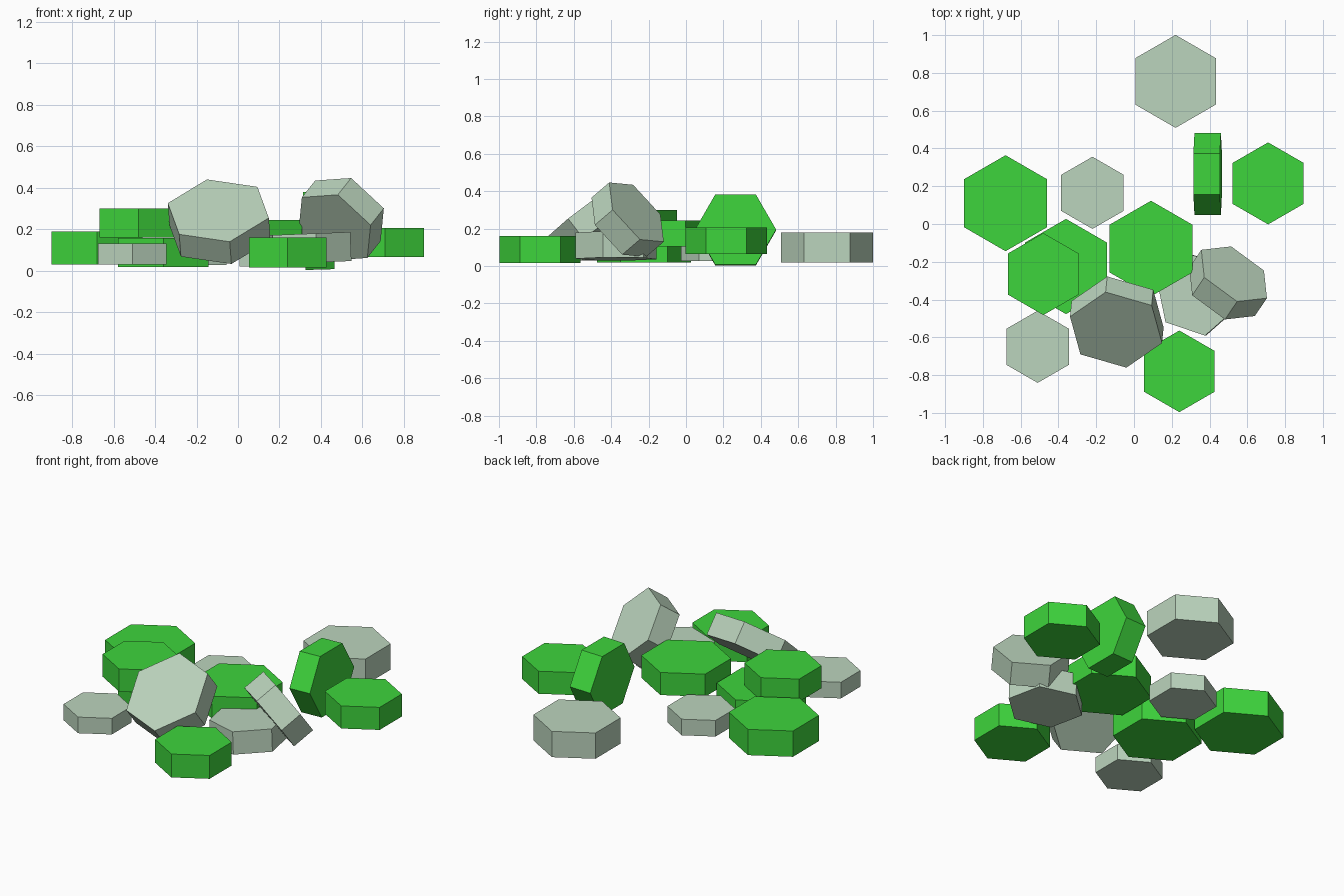
import bpy, bmesh
from math import radians, cos, sin
from mathutils import Matrix, Vector

cube = bpy.data.objects.get("Cube")
if cube:
    bpy.data.objects.remove(cube, do_unlink=True)


def make_material(name, rgb):
    mat = bpy.data.materials.new(name)
    mat.use_nodes = True
    mat.diffuse_color = (*rgb, 1)
    mat.node_tree.nodes["Principled BSDF"].inputs["Base Color"].default_value = (*rgb, 1)
    return mat


green = make_material("bright green", (0.048, 0.66, 0.045))
grey = make_material("pale grey green", (0.5, 0.66, 0.51))


def hex_tile(name, mat, center, radius, thickness, normal=(0, 0, 1), corner=(0, 1, 0)):
    """Hexagonal prism: normal is its axis, corner points to one of its corners."""
    n = Vector(normal).normalized()
    c = Vector(corner)
    c = (c - n * c.dot(n)).normalized()
    s = n.cross(c)
    place = Matrix((c, s, n)).transposed().to_4x4()
    place.translation = Vector(center)
    bm = bmesh.new()
    ring = [bm.verts.new((radius * cos(radians(60 * i)), radius * sin(radians(60 * i)),
                          -thickness / 2)) for i in range(6)]
    base = bm.faces.new(ring)
    top = bmesh.ops.extrude_face_region(bm, geom=[base])["geom"]
    bmesh.ops.translate(bm, vec=(0, 0, thickness),
                        verts=[v for v in top if isinstance(v, bmesh.types.BMVert)])
    bm.transform(place)
    bmesh.ops.recalc_face_normals(bm, faces=bm.faces)
    mesh = bpy.data.meshes.new(name)
    bm.to_mesh(mesh)
    bm.free()
    mesh.materials.append(mat)
    bpy.context.collection.objects.link(bpy.data.objects.new(name, mesh))


# Flat green tiles
hex_tile("green_tile_right", green, (-0.68, 0.11, 0.11), 0.254, 0.16)
hex_tile("green_tile_stacked", green, (-0.48, -0.265, 0.23), 0.217, 0.14)
hex_tile("green_tile_under_stack", green, (-0.36, -0.225, 0.088), 0.252, 0.14)
hex_tile("green_tile_middle", green, (0.09, -0.13, 0.175), 0.253, 0.14)
hex_tile("green_tile_front", green, (0.24, -0.78, 0.088), 0.216, 0.145)
hex_tile("green_tile_left", green, (0.71, 0.215, 0.135), 0.217, 0.14)

# Green tile standing on edge
hex_tile("green_tile_upright", green, (0.39, 0.265, 0.193), 0.217, 0.14, normal=(1, 0, 0.03))

# Flat grey tiles
hex_tile("grey_tile_back", grey, (0.22, 0.755, 0.1), 0.246, 0.16)
hex_tile("grey_tile_middle", grey, (-0.22, 0.165, 0.077), 0.191, 0.1)
hex_tile("grey_tile_front_right", grey, (-0.51, -0.65, 0.08), 0.191, 0.1)

# Tilted grey tiles
hex_tile("grey_tile_turned", grey, (0.335, -0.374, 0.108), 0.221, 0.14,
         normal=(-0.04, 0, 1), corner=(-0.2, 0.98, 0))
hex_tile("grey_tile_leaning_left", grey, (0.498, -0.312, 0.248), 0.216, 0.14,
         normal=(0.457, 0.677, 0.578), corner=(0.17, -0.125, 0.012))
hex_tile("grey_tile_leaning_front", grey, (-0.091, -0.519, 0.236), 0.256, 0.136,
         normal=(-0.06, -0.61, 0.79), corner=(-0.055, 0.2, 0.15))
